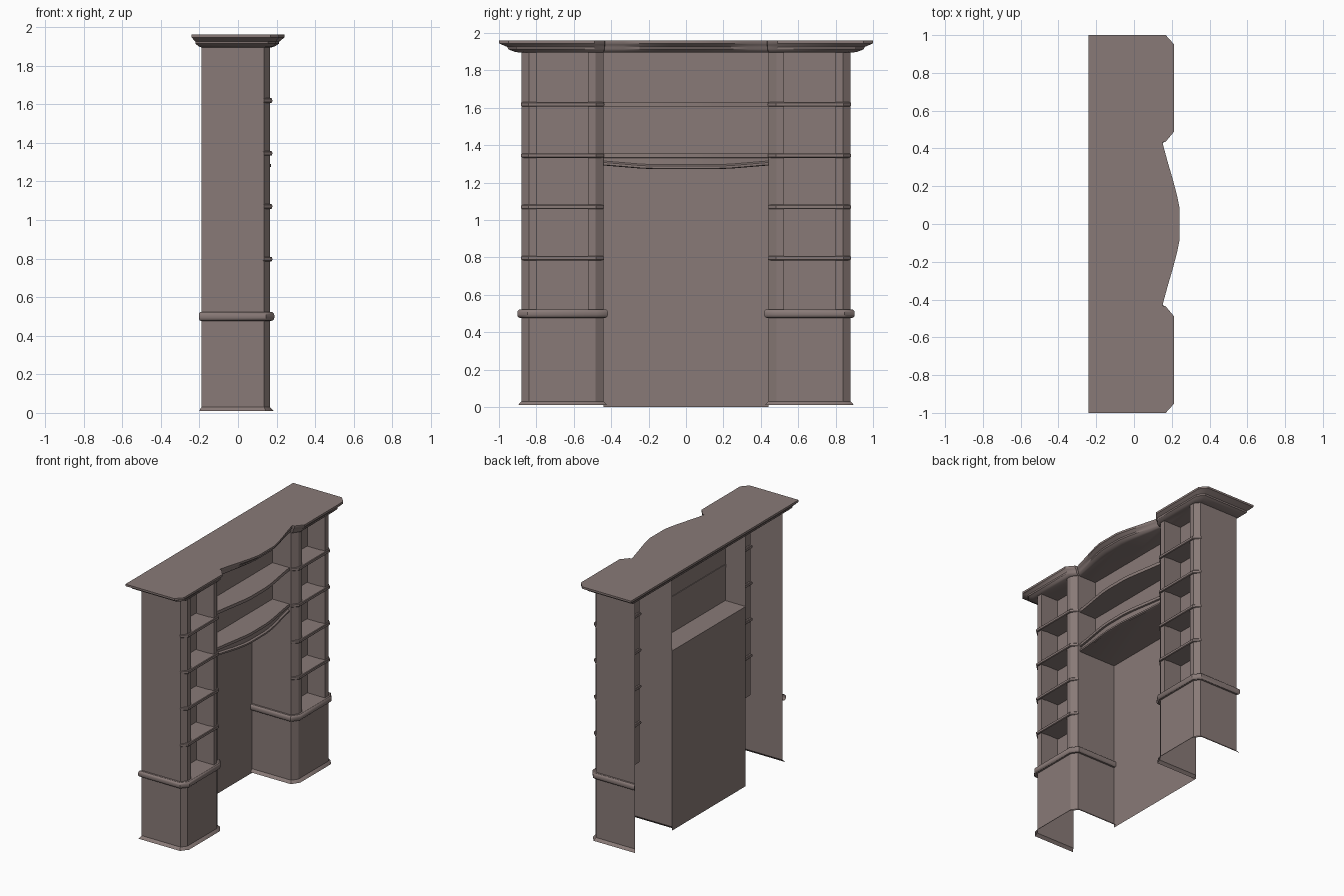
import bpy
from mathutils import Vector

if "Cube" in bpy.data.objects:
    bpy.data.objects.remove(bpy.data.objects["Cube"])

wood = bpy.data.materials.new("dark_wood")
wood.diffuse_color = (.25, .195, .185, 1)
wood.use_nodes = True
wood.node_tree.nodes["Principled BSDF"].inputs["Base Color"].default_value = wood.diffuse_color


def offset(pts, d, closed):
    """Mitred offset of a 2D path, to the left of travel."""
    n, out = len(pts), []
    for i, p in enumerate(pts):
        p = Vector(p)
        a = Vector(pts[i - 1]) if (closed or i > 0) else None
        b = Vector(pts[(i + 1) % n]) if (closed or i < n - 1) else None
        d1 = (p - a).normalized() if a else (b - p).normalized()
        d2 = (b - p).normalized() if b else d1
        n1, n2 = Vector((-d1.y, d1.x)), Vector((-d2.y, d2.x))
        m = (n1 + n2).normalized()
        out.append(tuple(p + m * d / max(m.dot(n1), 0.4)))
    return out


def loft(name, rings, closed=True, mirror=False):
    """Join stacked (clockwise outline, height) rings; closed outlines get caps."""
    n = len(rings[0][0])
    verts = [(x, y, z) for pts, z in rings for x, y in pts]
    faces = []
    for r in range(len(rings) - 1):
        for i in range(n if closed else n - 1):
            j = (i + 1) % n
            faces.append((r * n + i, (r + 1) * n + i, (r + 1) * n + j, r * n + j))
    if closed:
        faces.append(tuple(range(n)))
        faces.append(tuple(reversed(range((len(rings) - 1) * n, len(rings) * n))))
    me = bpy.data.meshes.new(name)
    me.from_pydata(verts, [], faces)
    me.materials.append(wood)
    ob = bpy.data.objects.new(name, me)
    bpy.context.collection.objects.link(ob)
    bpy.ops.object.select_all(action='DESELECT')
    ob.select_set(True)
    bpy.context.view_layer.objects.active = ob
    bpy.ops.object.shade_smooth_by_angle(angle=0.6)
    if mirror:
        mod = ob.modifiers.new("Mirror", 'MIRROR')
        mod.use_axis = (False, True, False)
    return ob


def both(half):
    """Complete a half outline (y > 0) with its mirror image."""
    return half + [(x, -y) for x, y in reversed(half)]


def trim(name, rings):
    """Moulding round the tower, projecting a little past the open back too."""
    out = []
    for o, z in rings:
        pts = offset(plan, o, False)
        pts[0] = (pts[0][0] - o * .6, pts[0][1])
        pts[-1] = (pts[-1][0], pts[-1][1])
        out.append((pts, z))
    loft(name, out, False, True)


# Tower plan, from outer back corner round the front to inner back corner
outer = [(-.19, .88), (.135, .88), (.166, .84)]
inner = [(.166, .485), (.135, .44), (-.19, .44)]
plan = outer + inner
niche = [(.166, .80), (.02, .80), (.02, .525), (.166, .525)]

# Tower cupboard with flared plinth, open at back and bottom
trim("tower_base", [(.018, .01), (.012, .018), (.002, .028), (0, .03), (0, .5)])
# Tower upper walls, wrapping in around the recessed shelves
loft("tower_upper", [(outer + niche + inner, .5), (outer + niche + inner, 1.91)], False, True)
# Rounded waist band
trim("waist_band", [(0, .477), (.012, .478), (.019, .484), (.022, .493), (.022, .507),
                    (.019, .516), (.012, .522), (0, .523)])
# Niche floor
floor = [(.166, .80), (.166, .525), (.02, .525), (.02, .80)]
loft("niche_floor", [(floor, .495), (floor, .522)], True, True)

# Tower shelves with a nosing over the corner chamfers
nose = [(.005, .80), (.125, .80), (.125, .88), (.136, .883), (.178, .843),
        (.178, .482), (.136, .437), (.125, .44), (.125, .525), (.005, .525)]
for k, h in enumerate((.797, 1.07, 1.345, 1.619)):
    loft(f"tower_shelf_{k + 1}", [(offset(nose, o, True), h + z) for o, z in
         [(-.005, -.012), (-.001, -.008), (0, 0), (-.001, .008), (-.005, .012)]], True, True)

# Bowed centre front
bow = [(.12, .44), (.135, .34), (.152, .24), (.166, .15), (.172, .08)]

# Mantel with a curved lower edge
mantel_plan = both([(-.19, .44)] + bow)
inset = both([(-.19, .44)] + [(x - .012, y) for x, y in bow])
mantel = loft("mantel", [(inset, 1.272), (mantel_plan, 1.276), (mantel_plan, 1.288),
                         (inset, 1.296), (inset, 1.332), (mantel_plan, 1.335),
                         (mantel_plan, 1.356)])
for v in mantel.data.vertices:
    if v.co.z < 1.31:
        v.co.z += .02 * min(max((abs(v.co.y) - .2) / .24, 0), 1)

# Upper centre shelf
shelf_plan = both([(-.025, .44)] + bow)
loft("centre_shelf", [(shelf_plan, 1.607), (shelf_plan, 1.631)])

# Centre back panels
for name, x, z0, z1 in (("lower_back_panel", -.19, 0, 1.355),
                        ("upper_back_panel", -.02, 1.34, 1.91)):
    loft(name, [([(x, .44), (x, -.44)], z0), ([(x, .44), (x, -.44)], z1)], False)

# Cornice, stepping out from the body plan to the top slab
top = [(-.24, 1), (.168, 1), (.213, .95), (.213, .49), (.167, .435), (.15, .432),
       (.178, .33), (.207, .23), (.228, .15), (.24, .09)]
body = outer + inner[:2] + [(.12, .44)] + bow[1:]


def step(t):
    return both([(a + (c - a) * t, b + (d - b) * t) for (a, b), (c, d) in zip(body, top)])


loft("cornice", [(step(t), z) for t, z in
     [(.05, 1.895), (.3, 1.9), (.48, 1.908), (.6, 1.914), (.62, 1.925),
      (.85, 1.937), (1, 1.945), (1, 1.96)]])
